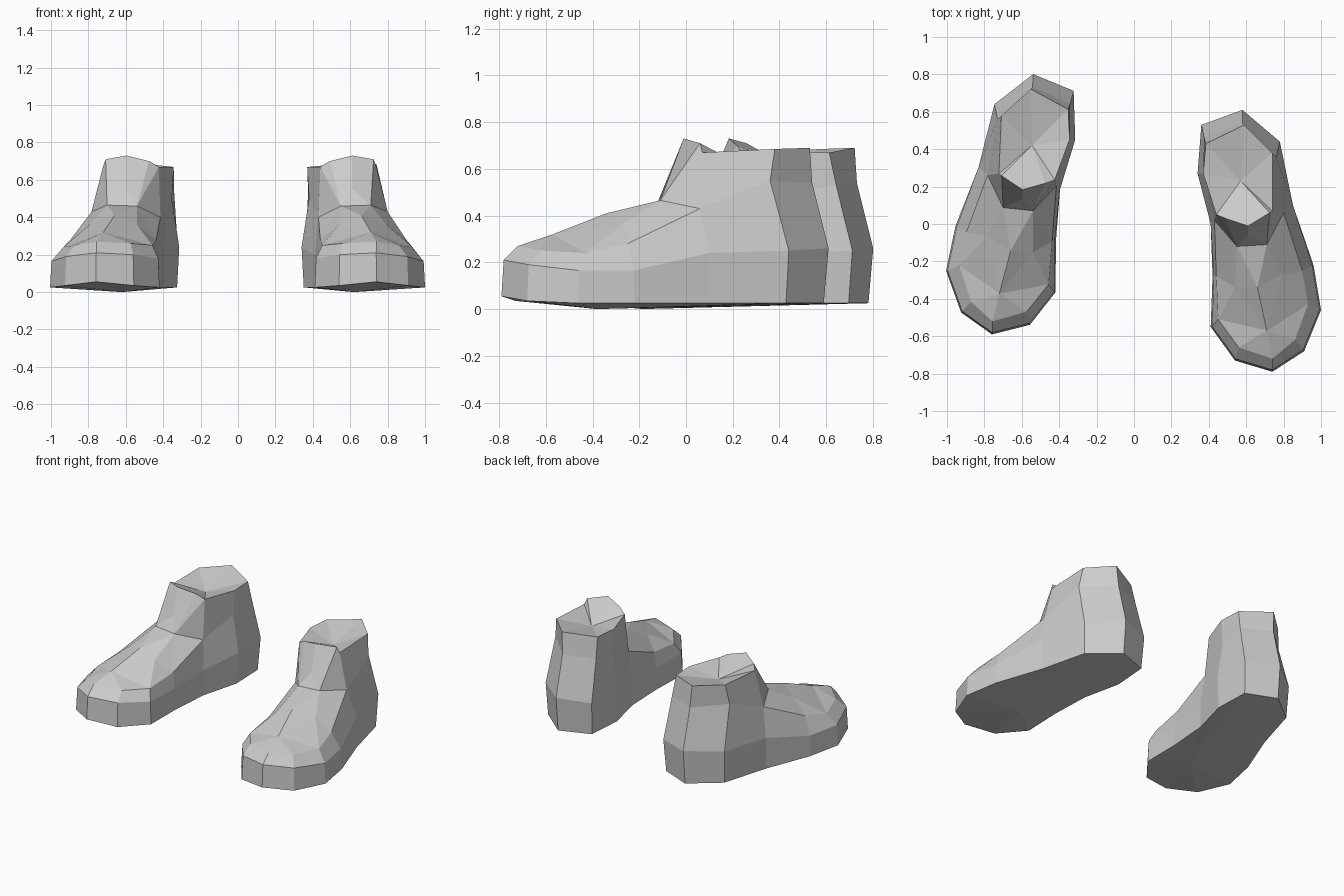
import bpy
from math import cos, sin
from mathutils import Vector, Matrix

cube = bpy.data.objects.get("Cube")
if cube:
    bpy.data.objects.remove(cube, do_unlink=True)

grey = bpy.data.materials.new("plain_grey")
grey.use_nodes = True
colour = (0.6, 0.6, 0.6, 1.0)
grey.diffuse_color = colour
grey.node_tree.nodes["Principled BSDF"].inputs["Base Color"].default_value = colour

# Footprint, counter-clockwise from the toe tip: x, y, height of the toe band
footprint = [
    (.74, -.79, .21), (.91, -.68, .19), (1, -.46, .165), (.96, -.22, .165),
    (.85, .1, .24), (.78, .44, .25), (.58, .61, .26), (.36, .53, .25),
    (.34, .27, .24), (.41, 0, .2), (.42, -.28, .17), (.41, -.55, .18),
    (.54, -.73, .2)]

# Shoulder line, where the sides turn in towards the instep and ankle
shoulder = [
    (.74, -.72, .27), (.86, -.62, .25), (.93, -.43, .24), (.9, -.25, .28),
    (.8, .06, .43), (.76, .36, .55), (.58, .54, .54), (.375, .46, .53),
    (.38, .27, .5), (.43, .02, .4), (.44, -.28, .28), (.45, -.51, .25),
    (.56, -.66, .26)]

# Rim of the ankle opening, from the outer front round the heel
collar = [(.74, .07, .67), (.74, .38, .685), (.59, .53, .69),
          (.385, .43, .67), (.37, .27, .67), (.44, .05, .67)]

# Single points of the instep, throat, tongue and footbed
points = {
    "toe_top": (.71, -.57, .32), "instep": (.66, -.34, .41),
    "instep_in": (.54, -.34, .36), "instep_out": (.79, -.27, .365),
    "throat_in": (.55, -.12, .46), "throat_out": (.71, -.11, .465),
    "tongue_mid": (.61, -.06, .55), "tongue_in": (.49, .03, .7),
    "tongue_top": (.61, -.01, .73), "tongue_out": (.725, .06, .71),
    "footbed_mid": (.57, .23, .62), "sole_mid": (.62, -.38, 0)}

heel_centre = Vector((.57, .2))
toe_centre = Vector((.7, -.4))
count = len(footprint)
for i, (x, y, z) in enumerate(footprint):
    flat = Vector((x, y))
    # The heel tapers towards the ground, the forefoot towards the top
    base = heel_centre.lerp(flat, .95) if y > .2 else flat
    band = flat if y > -.1 else toe_centre.lerp(flat, .975)
    lift = .055 if i == 0 else .035 if i in (1, count - 1) else .025
    points[f"base{i}"] = (*base, lift)
    points[f"band{i}"] = (*band, z)
    points[f"edge{i}"] = shoulder[i]
for i, p in enumerate(collar):
    points[f"rim{i}"] = p


def bridge(low, high, pairs):
    """Quads between two rows of named points."""
    return [(f"{low}{a}", f"{low}{b}", f"{high}{d}", f"{high}{c}")
            for a, b, c, d in pairs]


def fan(centre, names):
    return [(a, b, centre) for a, b in zip(names, names[1:])]


around = [(i, (i + 1) % count, i, (i + 1) % count) for i in range(count)]
ankle = [(i + 4, i + 5, i, i + 1) for i in range(len(collar) - 1)]

sole = fan("sole_mid", [f"base{-i % count}" for i in range(count + 1)])
sides = (bridge("base", "band", around) + bridge("band", "edge", around)
         + bridge("edge", "rim", ankle))
vamp = fan("toe_top", ["edge11", "edge12", "edge0", "edge1", "edge2",
                       "instep_out", "instep", "instep_in", "edge11"])
vamp += fan("throat_out", ["instep", "instep_out", "edge3", "edge4", "rim0"])
vamp += fan("throat_in", ["rim5", "edge9", "edge10", "instep_in", "instep",
                          "throat_out"])
vamp += [("edge2", "edge3", "instep_out"), ("edge10", "edge11", "instep_in")]
tongue = [("throat_in", "throat_out", "tongue_mid"),
          ("throat_in", "tongue_mid", "tongue_top", "tongue_in"),
          ("throat_out", "tongue_out", "tongue_top", "tongue_mid"),
          ("rim5", "throat_in", "tongue_in"),
          ("throat_out", "rim0", "tongue_out")]
footbed = fan("footbed_mid", [f"rim{i}" for i in range(len(collar))]
              + ["tongue_in", "tongue_top", "tongue_out", "rim0"])

parts = {"sole": sole, "upper": sides + vamp, "tongue": tongue,
         "footbed": footbed}


def make_part(name, faces, matrix):
    """Flat-shaded mesh from named points, kept outward-facing if mirrored."""
    names = list(dict.fromkeys(n for f in faces for n in f))
    index = {n: i for i, n in enumerate(names)}
    mesh = bpy.data.meshes.new(name)
    mesh.from_pydata([matrix @ Vector(points[n]) for n in names], [],
                     [[index[n] for n in f] for f in faces])
    if matrix.determinant() < 0:
        mesh.flip_normals()
    mesh.materials.append(grey)
    mesh.update()
    bpy.context.collection.objects.link(bpy.data.objects.new(name, mesh))


# The right shoe is a mirrored copy, set further back and turned slightly
mirrored = (Matrix.Translation((.014, .167, 0)) @ Matrix.Rotation(-.043, 4, "Z")
            @ Matrix.Diagonal((-1, 1, 1, 1)))
for side, matrix in (("left", Matrix.Identity(4)), ("right", mirrored)):
    for part, faces in parts.items():
        make_part(f"{side}_{part}", faces, matrix)
